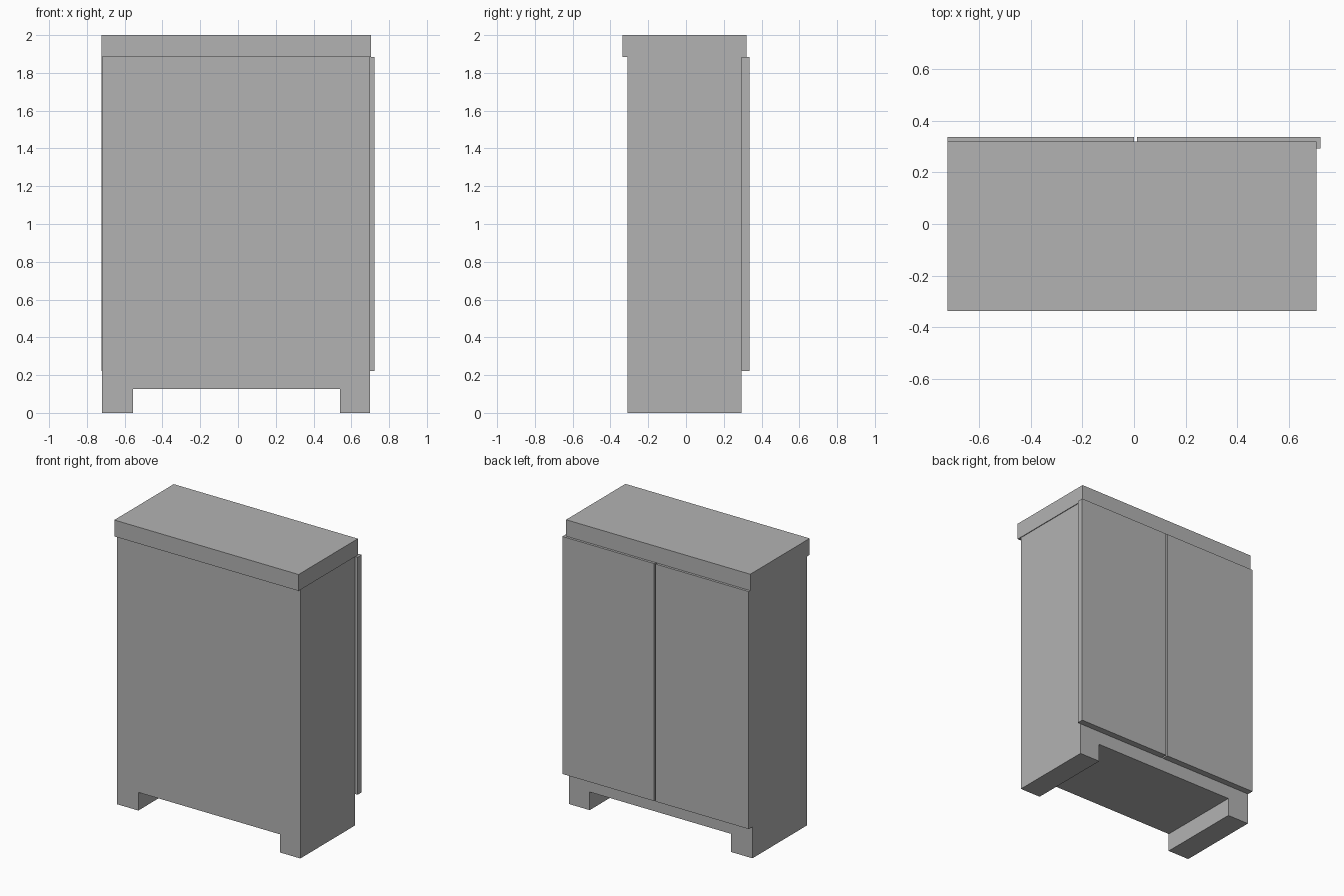
import bpy
import bmesh

cube = bpy.data.objects.get("Cube")
if cube:
    bpy.data.objects.remove(cube, do_unlink=True)

grey = bpy.data.materials.new("plain_grey")
grey.use_nodes = True
colour = (0.45, 0.45, 0.45, 1.0)
grey.diffuse_color = colour
grey.node_tree.nodes["Principled BSDF"].inputs["Base Color"].default_value = colour


def extruded(name, profile, y0, y1):
    """Extrude an (x, z) outline from y0 to y1."""
    bm = bmesh.new()
    face = bm.faces.new([bm.verts.new((x, y0, z)) for x, z in profile])
    result = bmesh.ops.extrude_face_region(bm, geom=[face])
    moved = [v for v in result["geom"] if isinstance(v, bmesh.types.BMVert)]
    bmesh.ops.translate(bm, verts=moved, vec=(0, y1 - y0, 0))
    bmesh.ops.recalc_face_normals(bm, faces=bm.faces[:])
    mesh = bpy.data.meshes.new(name)
    bm.to_mesh(mesh)
    bm.free()
    mesh.materials.append(grey)
    obj = bpy.data.objects.new(name, mesh)
    bpy.context.collection.objects.link(obj)
    return obj


def box(name, x0, x1, y0, y1, z0, z1):
    return extruded(name, [(x0, z0), (x1, z0), (x1, z1), (x0, z1)], y0, y1)


left, right = 0.7, -0.72
top_z, door_z, notch_z = 1.885, 0.222, 0.127

# Cabinet body with a cut-out between the two feet
extruded("cabinet_body", [
    (right, 0), (-0.555, 0), (-0.555, notch_z), (0.541, notch_z),
    (0.541, 0), (left, 0), (left, top_z), (right, top_z)], -0.31, 0.293)

# Overhanging top
box("top_slab", -0.722, 0.705, -0.337, 0.32, top_z, 2.0)

# Pair of doors with a narrow gap
box("right_door", -0.722, 0.0, 0.293, 0.337, door_z, top_z)
box("left_door", 0.012, 0.722, 0.293, 0.337, door_z, top_z)
